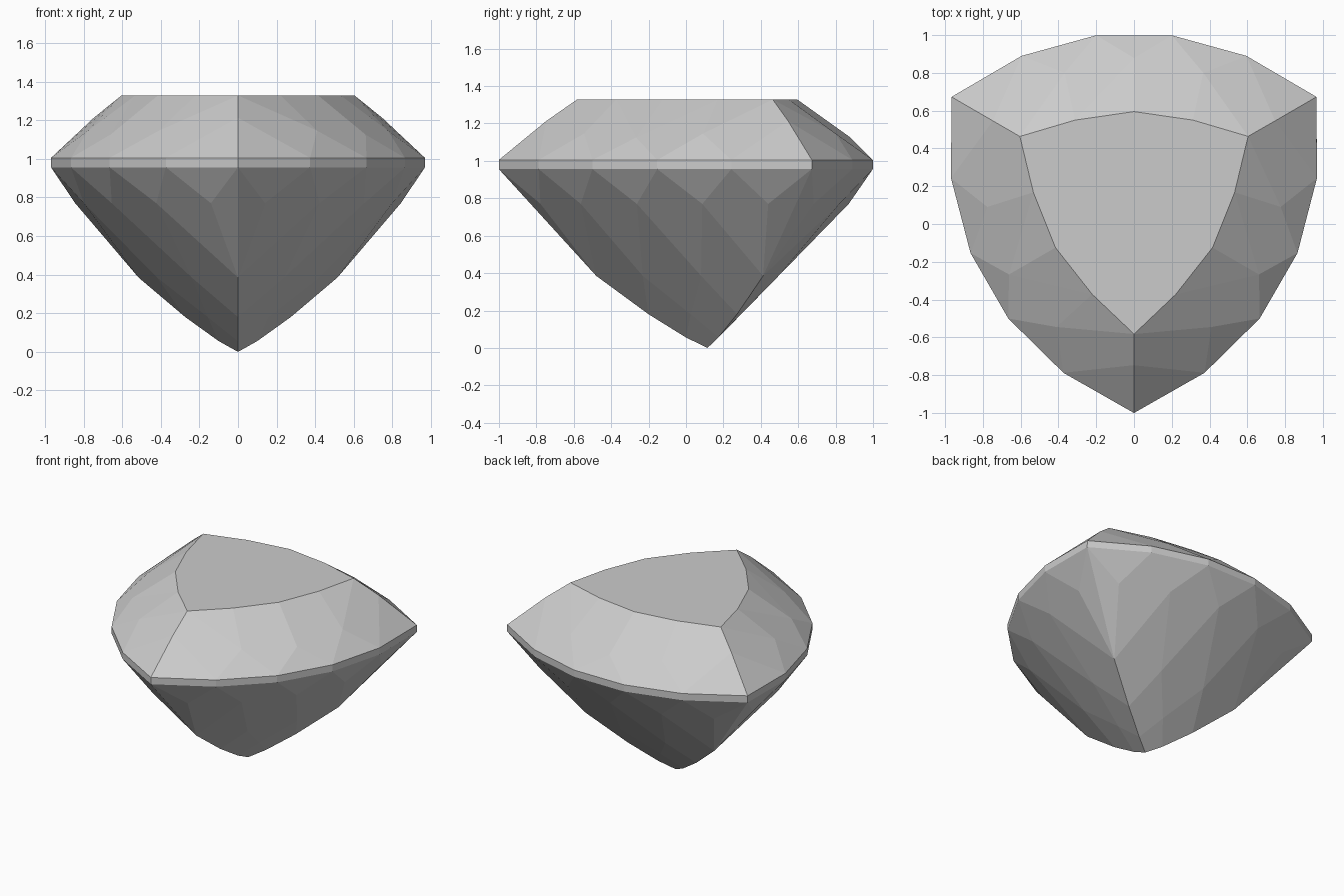
import bpy, bmesh
from math import radians
from mathutils import Vector, Matrix

cube = bpy.data.objects.get("Cube")
if cube:
    bpy.data.objects.remove(cube, do_unlink=True)

CENTRE_Y = 0.115
GIRDLE_TOP, GIRDLE_BOTTOM, TABLE = 1.005, 0.956, 1.328


def row(half, mid=None):
    """Mirror half a row of (outward, sideways, height) points about the side's middle."""
    pts = [Vector((a, -b, z)) for a, b, z in half]
    pts += [Vector((mid[0], 0, mid[1]))] if mid else []
    return pts + [Vector((a, b, z)) for a, b, z in reversed(half)]


def outline(z):
    return row([(0.558, 0.966, z), (0.775, 0.595, z), (0.884, 0.2, z)])


# Crown rows
girdle = outline(GIRDLE_TOP)
star = row([(0.431, 0.747, 1.213), (0.685, 0.367, 1.146)], (0.764, 1.125))
table = row([(0.349, 0.604, TABLE), (0.435, 0.312, TABLE)], (0.48, TABLE))

# Pavilion rows, each one point shorter than the one above, down to the tip
lower = [
    outline(GIRDLE_BOTTOM),
    row([(0.568, 0.703, 0.77), (0.705, 0.375, 0.77)], (0.755, 0.77)),
    row([(0.2975, 0.515, 0.385), (0.38, 0.18, 0.385)]),
    row([(0.1575, 0.273, 0.18)], (0.18, 0.18)),
    row([(0.058, 0.1, 0.056)]),
    [Vector((0, 0, 0))],
]

faces = []

# Crown: girdle triangles, main kites, star facets beside the table
for k in range(5):
    faces.append((girdle[k], girdle[k + 1], star[k]))
for k, t in enumerate((0, 1, 3, 4)):
    faces.append((girdle[k + 1], star[k + 1], table[t], star[k]))
for k, t in enumerate((1, 2, 2, 3)):
    faces.append((table[k], star[t], table[k + 1]))

# Girdle band
for k in range(5):
    faces.append((lower[0][k], lower[0][k + 1], girdle[k + 1], girdle[k]))

# Pavilion: girdle triangles, half kites at the corners, lattice of kites
for k in range(5):
    faces.append((lower[0][k + 1], lower[0][k], lower[1][k]))
for end in (0, -1):
    faces.append((lower[0][end], lower[1][end], lower[2][end]))
for i in range(4):
    for k in range(len(lower[i + 2])):
        faces.append((lower[i][k + 1], lower[i + 1][k], lower[i + 2][k], lower[i + 1][k + 1]))

# Repeat the side three times around the axis and close the table
bm = bmesh.new()
rim = []
for angle in (-30, 90, 210):
    place = Matrix.Translation((0, CENTRE_Y, 0)) @ Matrix.Rotation(radians(angle), 4, 'Z')
    for face in faces:
        bm.faces.new([bm.verts.new(place @ p) for p in face])
    rim += [place @ p for p in table[:-1]]
bm.faces.new([bm.verts.new(p) for p in rim])
bmesh.ops.remove_doubles(bm, verts=bm.verts, dist=0.002)
bmesh.ops.recalc_face_normals(bm, faces=bm.faces)

mesh = bpy.data.meshes.new("cut_gem")
bm.to_mesh(mesh)
bm.free()
gem = bpy.data.objects.new("cut_gem", mesh)
bpy.context.collection.objects.link(gem)

# Plain grey stone
grey = bpy.data.materials.new("stone_grey")
grey.use_nodes = True
colour = (0.6, 0.6, 0.6, 1)
grey.diffuse_color = colour
grey.node_tree.nodes["Principled BSDF"].inputs["Base Color"].default_value = colour
mesh.materials.append(grey)
